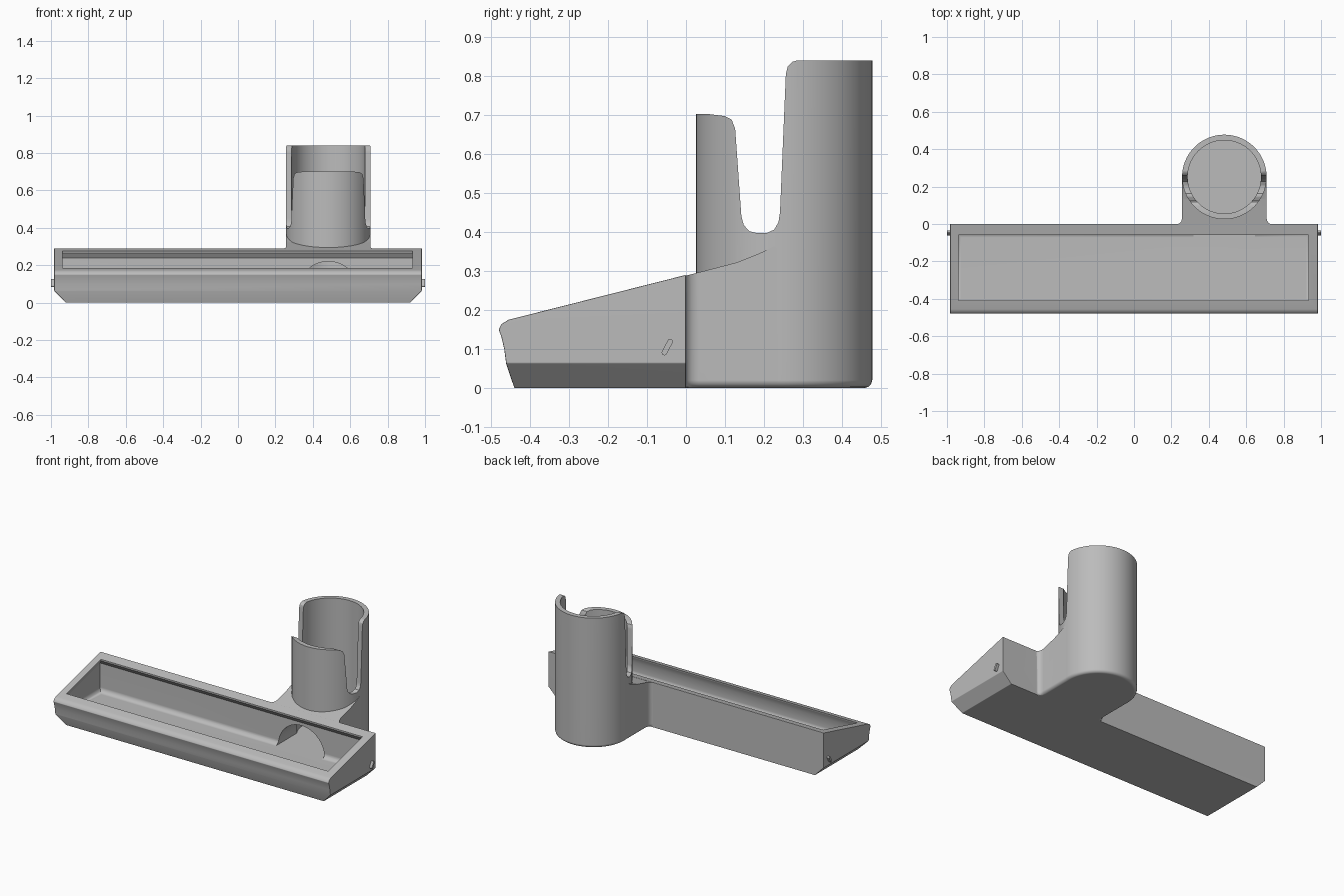
import bpy, bmesh, math

cube = bpy.data.objects.get("Cube")
if cube:
    bpy.data.objects.remove(cube, do_unlink=True)

grey = bpy.data.materials.new("plain_grey")
grey.use_nodes = True
grey.diffuse_color = (0.5, 0.5, 0.5, 1)
grey.node_tree.nodes["Principled BSDF"].inputs["Base Color"].default_value = (0.5, 0.5, 0.5, 1)

TUBE_X, TUBE_Y, TUBE_R, BORE_R = 0.483, 0.2515, 0.226, 0.196
FLOOR = 0.055


def loft(name, rings):
    """Closed solid through rings of equal point count."""
    bm = bmesh.new()
    loops = [[bm.verts.new(p) for p in ring] for ring in rings]
    for low, high in zip(loops, loops[1:]):
        n = len(low)
        for i in range(n):
            j = (i + 1) % n
            bm.faces.new((low[i], low[j], high[j], high[i]))
    bm.faces.new(loops[0][::-1])
    bm.faces.new(loops[-1])
    bmesh.ops.recalc_face_normals(bm, faces=bm.faces)
    mesh = bpy.data.meshes.new(name)
    bm.to_mesh(mesh)
    bm.free()
    mesh.materials.append(grey)
    obj = bpy.data.objects.new(name, mesh)
    bpy.context.collection.objects.link(obj)
    return obj


def prism(name, points, axis, start, end):
    """Extrude a side (yz) or front (xz) profile along x or y."""
    place = (lambda a, u, v: (a, u, v)) if axis == "x" else (lambda a, u, v: (u, a, v))
    return loft(name, [[place(a, u, v) for u, v in points] for a in (start, end)])


def circle(radius, z, count=96):
    return [(TUBE_X + radius * math.cos(math.tau * i / count),
             TUBE_Y + radius * math.sin(math.tau * i / count), z) for i in range(count)]


def apply_modifier(obj, kind, **settings):
    mod = obj.modifiers.new(kind.lower(), kind)
    for key, value in settings.items():
        setattr(mod, key, value)
    bpy.context.view_layer.objects.active = obj
    bpy.ops.object.modifier_apply(modifier=mod.name)


def combine(obj, other, operation):
    apply_modifier(obj, "BOOLEAN", object=other, operation=operation, solver="EXACT")
    bpy.data.objects.remove(other, do_unlink=True)


# Tray shell: side profile trimmed to chamfered lower ends
body = prism("nozzle_body", [(0, 0), (-0.44, 0), (-0.461, 0.062), (-0.466, 0.1), (-0.473, 0.13),
                             (-0.48, 0.15), (-0.473, 0.164), (-0.455, 0.175), (0, 0.29)],
             "x", -1.1, 1.1)
ends = prism("end_trim", [(-0.92, 0), (0.92, 0), (0.983, 0.064), (0.983, 0.5),
                          (-0.983, 0.5), (-0.983, 0.064)], "y", -0.6, 0.1)
combine(body, ends, "INTERSECT")
apply_modifier(body, "BEVEL", width=0.006, segments=2, limit_method="ANGLE",
               angle_limit=math.radians(35))

# Neck between tray and tube, flared at the tray and rounded underneath
FLARE = [(0.252, -0.03), (0.252, -0.002), (0.239, 0.004), (0.230, 0.015),
         (0.2252, 0.033), (0.2252, 0.247)]
ROUNDING = [(0.02, 0), (0.01, 0.003), (0.003, 0.01), (0, 0.02)]


def neck_ring(inset, z):
    right = [(TUBE_X + w - inset, y, z) for w, y in FLARE]
    left = [(TUBE_X - w + inset, y, z) for w, y in reversed(FLARE)]
    return right + left


neck = loft("neck", [neck_ring(d, z) for d, z in ROUNDING] + [neck_ring(0, 0.5)])
shoulder = prism("shoulder_cut", [(-0.1, 0.25), (-0.03, 0.278), (0, 0.288), (0.13, 0.322),
                                  (0.19, 0.346), (0.3, 0.4), (0.3, 0.7), (-0.1, 0.7)],
                 "x", 0, 1)
combine(neck, shoulder, "DIFFERENCE")
combine(body, neck, "UNION")

# Upright tube with rounded foot
tube = loft("tube", [circle(TUBE_R - d, z) for d, z in ROUNDING] + [circle(TUBE_R, 0.84)])
combine(body, tube, "UNION")


# Tray cavity: filleted floor, walls undercut below a thin sloped lip
def cavity_ring(inset, height):
    x0, x1, y0, y1 = -0.937 + inset, 0.932 - inset, -0.41 + inset, -0.06 - inset
    return [(x, y, height(y)) for x, y in ((x0, y0), (x1, y0), (x1, y1), (x0, y1))]


def below_rim(depth):
    return lambda y: 0.29 + 0.2527 * y - depth


UNDERCUT, FILLET = -0.018, 0.03
rings = []
for step in range(5):
    a = math.pi / 2 * step / 4
    z = FLOOR + FILLET * (1 - math.cos(a))
    rings.append(cavity_ring(UNDERCUT + FILLET * (1 - math.sin(a)), lambda y, z=z: z))
rings.append(cavity_ring(UNDERCUT, below_rim(0.04)))
rings.append(cavity_ring(0, below_rim(0.01)))
rings.append(cavity_ring(0, below_rim(-0.05)))
combine(body, loft("cavity_cut", rings), "DIFFERENCE")

# Tube bore and arched passage into the tray
bore = loft("bore_cut", [circle(BORE_R, FLOOR), circle(BORE_R, 1)])
combine(body, bore, "DIFFERENCE")
arch = [(TUBE_X + 0.165 * math.cos(math.pi * i / 32),
         FLOOR + 0.165 * math.sin(math.pi * i / 32)) for i in range(33)]
combine(body, prism("passage_cut", arch, "y", -0.09, TUBE_Y), "DIFFERENCE")

# Side slots and lowered front lip of the tube
slot = prism("slot_cut", [(-0.1, 0.702), (0.06, 0.702), (0.1, 0.697), (0.117, 0.688),
                          (0.126, 0.665), (0.142, 0.44), (0.148, 0.418), (0.162, 0.402),
                          (0.183, 0.397), (0.206, 0.397), (0.226, 0.406), (0.237, 0.425),
                          (0.241, 0.45), (0.256, 0.805), (0.261, 0.825), (0.272, 0.836),
                          (0.288, 0.841), (0.288, 1), (-0.1, 1)], "x", 0, 1)
combine(body, slot, "DIFFERENCE")

# Small slanted pegs on the tray ends
parts = [body]
for side, label in ((1, "left"), (-1, "right")):
    outline = []
    for i in range(16):
        a = math.tau * (i + 0.5) / 16
        shift = 0.016 if i < 8 else -0.016
        u, v = 0.007 * math.cos(a), 0.007 * math.sin(a) + shift
        tilt = math.radians(-28)
        outline.append((-0.048 + u * math.cos(tilt) - v * math.sin(tilt),
                        0.105 + u * math.sin(tilt) + v * math.cos(tilt)))
    parts.append(prism(label + "_peg", outline, "x", side * 0.97, side * 1.0))

# Smooth curves, crisp edges and even shading on the large flat walls
for obj in parts:
    bpy.ops.object.select_all(action="DESELECT")
    obj.select_set(True)
    bpy.context.view_layer.objects.active = obj
    bpy.ops.object.shade_smooth_by_angle(angle=math.radians(30))
    apply_modifier(obj, "WEIGHTED_NORMAL", keep_sharp=True)
